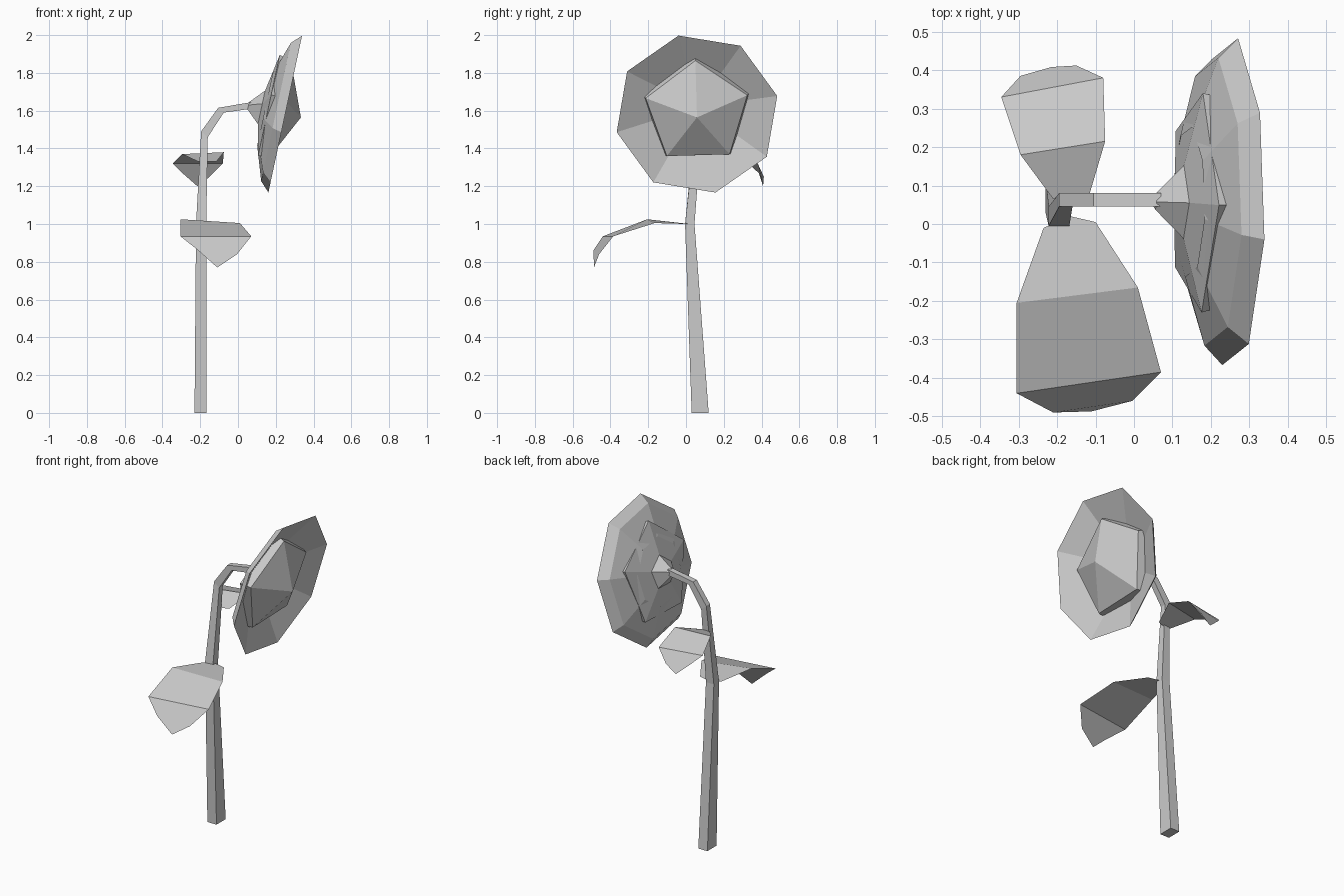
import bpy
import bmesh
from math import cos, sin, radians
from mathutils import Vector

default_cube = bpy.data.objects.get("Cube")
if default_cube:
    bpy.data.objects.remove(default_cube, do_unlink=True)

# One plain grey for the whole plant
grey = bpy.data.materials.new("plain_grey")
grey.use_nodes = True
grey_value = (0.6, 0.6, 0.6, 1)
grey.diffuse_color = grey_value
grey.node_tree.nodes["Principled BSDF"].inputs["Base Color"].default_value = grey_value


def finish(name, bm):
    """Clean the mesh and turn it into a flat shaded object."""
    bmesh.ops.remove_doubles(bm, verts=bm.verts, dist=0.0005)
    bmesh.ops.recalc_face_normals(bm, faces=bm.faces)
    mesh = bpy.data.meshes.new(name)
    bm.to_mesh(mesh)
    bm.free()
    mesh.materials.append(grey)
    part = bpy.data.objects.new(name, mesh)
    bpy.context.collection.objects.link(part)
    return part


def loft(name, rings, cap_ends=False):
    """Skin a list of rings that all have the same number of points."""
    bm = bmesh.new()
    loops = [[bm.verts.new(point) for point in ring] for ring in rings]
    count = len(loops[0])
    for lower, upper in zip(loops, loops[1:]):
        for i in range(count):
            j = (i + 1) % count
            bm.faces.new((lower[i], lower[j], upper[j], upper[i]))
    if cap_ends:
        bm.faces.new(loops[0])
        bm.faces.new(loops[-1])
    return finish(name, bm)


# The flower head faces +x and nods slightly downward
tilt = radians(12.1)
head_centre = Vector((0.25, 0.058, 1.582))
facing = Vector((cos(tilt), 0, -sin(tilt)))
side = Vector((0, 1, 0))
up = Vector((sin(tilt), 0, cos(tilt)))


def head_ring(sides, turn, offset, radius):
    """Regular polygon around the flower's own axis."""
    ring = []
    for i in range(sides):
        angle = radians(turn + i * 360 / sides)
        spoke = side * cos(angle) + up * sin(angle)
        ring.append(head_centre + facing * offset + spoke * radius)
    return ring


# Petals: eight-sided shallow dish, from hidden back edge round to hidden front edge
petal_profile = [(-0.11, 0.2), (-0.05, 0.384), (0, 0.436), (-0.10, 0.2)]
loft("petals", [head_ring(8, 13, *step) for step in petal_profile])

# Seed disc with calyx: five-sided, from the stalk joint to the front apex
disc_profile = [(-0.2, 0), (-0.2, 0.022), (-0.13, 0.10),
                (-0.094, 0.30), (-0.03, 0.283), (0.085, 0)]
loft("seed_disc", [head_ring(5, 91.7, *step) for step in disc_profile])


# Stem: square section, given by its outer and inner (x, z) and its y range
def stem_ring(outer, inner, front, back):
    (xo, zo), (xi, zi) = outer, inner
    return [(xo, front, zo), (xi, front, zi), (xi, back, zi), (xo, back, zo)]


loft("stem", [
    stem_ring((-0.23, 0), (-0.168, 0), 0.03, 0.12),
    stem_ring((-0.222, 1), (-0.168, 1), -0.005, 0.045),
    stem_ring((-0.195, 1.49), (-0.16, 1.46), 0.045, 0.08),
    stem_ring((-0.105, 1.615), (-0.075, 1.59), 0.045, 0.08),
    stem_ring((0.07, 1.645), (0.07, 1.61), 0.045, 0.08),
], cap_ends=True)


def leaf(name, base, middle, outer, tip):
    """Thin folded leaf: base fan, flat middle and drooping tip."""
    bm = bmesh.new()
    base, middle, outer, tip = [
        [bm.verts.new(point) for point in row] for row in (base, middle, outer, tip)]
    bm.faces.new(base + middle[::-1])
    bm.faces.new(middle + outer[::-1])
    bm.faces.new(outer + tip[::-1])
    return finish(name, bm)


# Leaves: each row runs from the -x edge to the +x edge
leaf("front_leaf",
     base=[(-0.235, -0.01, 1), (-0.165, 0.02, 1), (-0.1, 0.005, 1)],
     middle=[(-0.305, -0.205, 1.025), (0.01, -0.165, 1.005)],
     outer=[(-0.305, -0.44, 0.935), (0.07, -0.385, 0.935)],
     tip=[(-0.21, -0.49, 0.86), (-0.11, -0.487, 0.77), (-0.005, -0.46, 0.84)])

leaf("back_leaf",
     base=[(-0.21, 0.065, 1.33), (-0.165, 0.06, 1.33), (-0.115, 0.08, 1.33)],
     middle=[(-0.295, 0.18, 1.37), (-0.075, 0.215, 1.38)],
     outer=[(-0.345, 0.33, 1.32), (-0.08, 0.38, 1.32)],
     tip=[(-0.295, 0.385, 1.27), (-0.215, 0.408, 1.2), (-0.15, 0.412, 1.25)])
